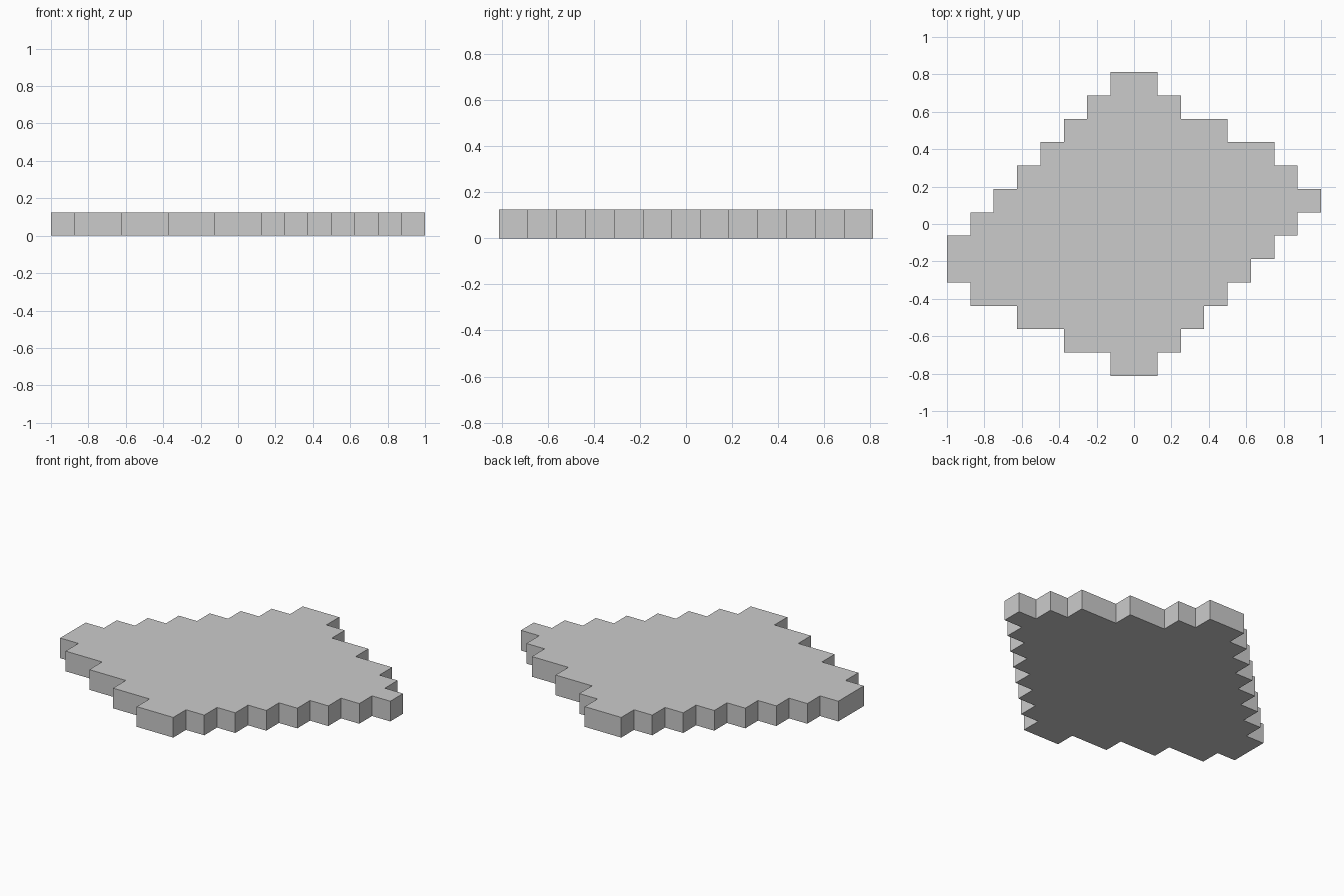
import bpy, bmesh

if "Cube" in bpy.data.objects:
    bpy.data.objects.remove(bpy.data.objects["Cube"])

U = 0.125  # size of one grid block

# left and right edge of every block row, front (-y) to back (+y)
rows = [(-1, 1), (-3, 2), (-5, 3), (-7, 4), (-8, 5), (-8, 6), (-7, 7),
        (-6, 8), (-5, 7), (-4, 6), (-3, 4), (-2, 2), (-1, 1)]
y0 = -len(rows) / 2


def side(k):
    """Stepped edge from front to back (k=0 left, k=1 right)."""
    return [(r[k], y0 + i + d) for i, r in enumerate(rows) for d in (0, 1)]


# counter-clockwise outline, without repeated points
outline = list(dict.fromkeys(side(1) + side(0)[::-1]))
# drop points lying in the middle of a straight edge
n = len(outline)
outline = [p for i, p in enumerate(outline)
           if not (outline[i - 1][0] == p[0] == outline[(i + 1) % n][0])]

# stepped slab
bm = bmesh.new()
base = bm.faces.new([bm.verts.new((x * U, y * U, 0)) for x, y in outline])
top = bmesh.ops.extrude_face_region(bm, geom=[base], use_keep_orig=True)
bmesh.ops.translate(bm, vec=(0, 0, U),
                    verts=[v for v in top["geom"] if isinstance(v, bmesh.types.BMVert)])
bmesh.ops.recalc_face_normals(bm, faces=bm.faces)

mesh = bpy.data.meshes.new("stepped_slab")
bm.to_mesh(mesh)
bm.free()
bpy.context.collection.objects.link(bpy.data.objects.new("stepped_slab", mesh))
